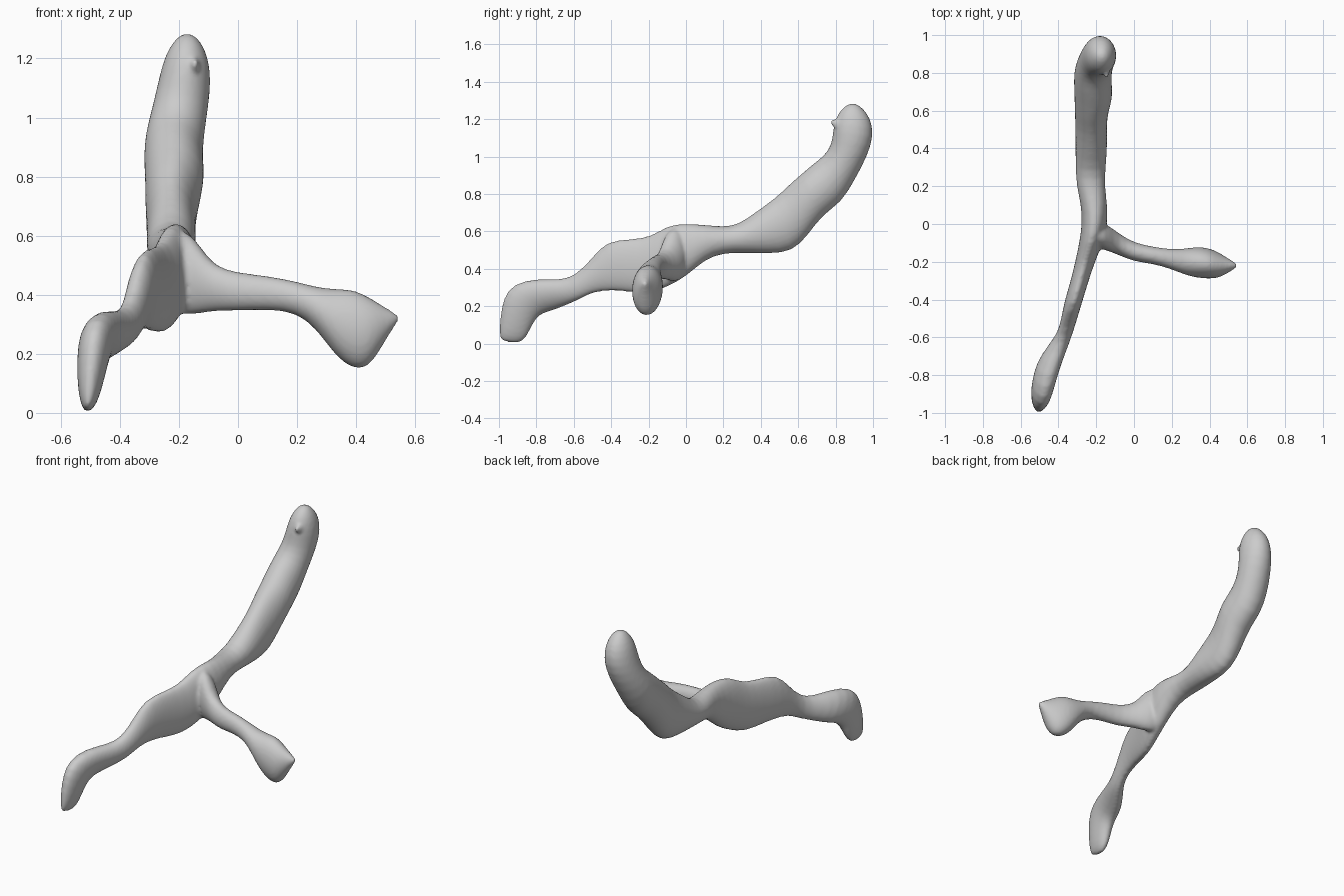
import bpy
import bmesh
import math
from mathutils import Vector

SIDES = 24

cube = bpy.data.objects.get("Cube")
if cube:
    bpy.data.objects.remove(cube, do_unlink=True)

# Single flat bark colour
bark = bpy.data.materials.new("pale_grey")
bark.use_nodes = True
bark.diffuse_color = (0.6, 0.6, 0.6, 1)
bark.node_tree.nodes["Principled BSDF"].inputs["Base Color"].default_value = (0.6, 0.6, 0.6, 1)


def loft(bm, sections):
    """Skin a closed tube over elliptical sections (centre, half axis, half axis)."""
    rings = []
    for centre, u, v in sections:
        angles = [math.tau * i / SIDES for i in range(SIDES)]
        rings.append([bm.verts.new(centre + u * math.cos(a) + v * math.sin(a)) for a in angles])
    for low, high in zip(rings, rings[1:]):
        for i in range(SIDES):
            j = (i + 1) % SIDES
            bm.faces.new((low[i], low[j], high[j], high[i]))
    bm.faces.new(list(reversed(rings[0])))
    bm.faces.new(rings[-1])


def stem_section(x0, x1, upper_y, upper_z, lower_y, lower_z):
    upper = Vector(((x0 + x1) / 2, upper_y, upper_z))
    lower = Vector(((x0 + x1) / 2, lower_y, lower_z))
    return (upper + lower) / 2, Vector(((x1 - x0) / 2, 0, 0)), (upper - lower) / 2


def arm_section(x, y0, y1, z0, z1):
    centre = Vector((x, (y0 + y1) / 2, (z0 + z1) / 2))
    return centre, Vector((0, (y1 - y0) / 2, 0)), Vector((0, 0, (z1 - z0) / 2))


# Front limb: drooping foot, thin neck, deep body
front_limb = [
    (-.52, -.5, -.99, .01, -.9, 0),
    (-.535, -.475, -1, .05, -.86, .02),
    (-.545, -.455, -.995, .13, -.83, .08),
    (-.545, -.435, -.98, .24, -.8, .14),
    (-.54, -.42, -.93, .32, -.76, .165),
    (-.52, -.39, -.8, .35, -.7, .18),
    (-.46, -.35, -.67, .34, -.63, .21),
    (-.405, -.325, -.59, .365, -.57, .235),
    (-.385, -.3, -.5, .46, -.5, .275),
    (-.37, -.275, -.43, .55, -.4, .285),
    (-.335, -.24, -.3, .56, -.3, .275),
    (-.31, -.205, -.19, .57, -.2, .265),
    (-.29, -.165, -.1, .635, -.1, .3),
    (-.275, -.14, 0, .645, 0, .355),
]

# Rear limb: thin start, elbow, upswept rounded end
rear_limb = [
    (-.28, -.14, .1, .635, .1, .45),
    (-.305, -.155, .2, .625, .2, .485),
    (-.31, -.15, .28, .635, .32, .485),
    (-.31, -.14, .38, .71, .45, .48),
    (-.31, -.145, .48, .78, .57, .49),
    (-.315, -.135, .55, .85, .65, .575),
    (-.315, -.11, .62, .91, .73, .69),
    (-.32, -.12, .69, .97, .83, .75),
    (-.315, -.115, .745, 1.01, .9, .87),
    (-.29, -.1, .78, 1.07, .97, 1),
    (-.27, -.09, .785, 1.14, 1.005, 1.11),
    (-.25, -.1, .8, 1.21, .99, 1.2),
    (-.22, -.125, .835, 1.26, .95, 1.255),
    (-.19, -.155, .875, 1.285, .91, 1.285),
]

# Side arm: flared at the trunk, slender, ending in a flattened pointed paddle
side_arm = [
    (-.24, -.11, 0, .34, .6),
    (-.18, -.13, .01, .33, .63),
    (-.13, -.145, -.01, .335, .57),
    (-.08, -.165, -.05, .345, .495),
    (0, -.2, -.1, .345, .475),
    (.1, -.21, -.12, .35, .465),
    (.2, -.24, -.135, .34, .445),
    (.27, -.27, -.13, .28, .425),
    (.33, -.285, -.12, .19, .42),
    (.39, -.29, -.125, .145, .42),
    (.44, -.288, -.145, .15, .395),
    (.48, -.27, -.17, .21, .37),
    (.52, -.245, -.195, .28, .345),
    (.545, -.23, -.21, .31, .33),
]

# Small thorn near the raised end
thorn = [
    (-.18, -.12, .85, 1.22, .85, 1.13),
    (-.165, -.13, .795, 1.2, .8, 1.14),
    (-.15, -.14, .765, 1.195, .77, 1.18),
]

bm = bmesh.new()
loft(bm, [stem_section(*row) for row in front_limb + rear_limb])
loft(bm, [arm_section(*row) for row in side_arm])
loft(bm, [stem_section(*row) for row in thorn])
bmesh.ops.recalc_face_normals(bm, faces=bm.faces)
mesh = bpy.data.meshes.new("forked_branch")
bm.to_mesh(mesh)
bm.free()

branch = bpy.data.objects.new("forked_branch", mesh)
bpy.context.collection.objects.link(branch)
bpy.ops.object.select_all(action='DESELECT')
bpy.context.view_layer.objects.active = branch
branch.select_set(True)

# Round the tubes, fuse them into one skin and soften the joints
rounding = branch.modifiers.new("rounding", 'SUBSURF')
rounding.levels = rounding.render_levels = 1
fuse = branch.modifiers.new("fuse", 'REMESH')
fuse.mode = 'VOXEL'
fuse.voxel_size = 0.01
soften = branch.modifiers.new("soften", 'SMOOTH')
soften.factor = 0.5
soften.iterations = 5
for name in ("rounding", "fuse", "soften"):
    bpy.ops.object.modifier_apply(modifier=name)

branch.data.materials.clear()
branch.data.materials.append(bark)
bpy.ops.object.shade_smooth()
